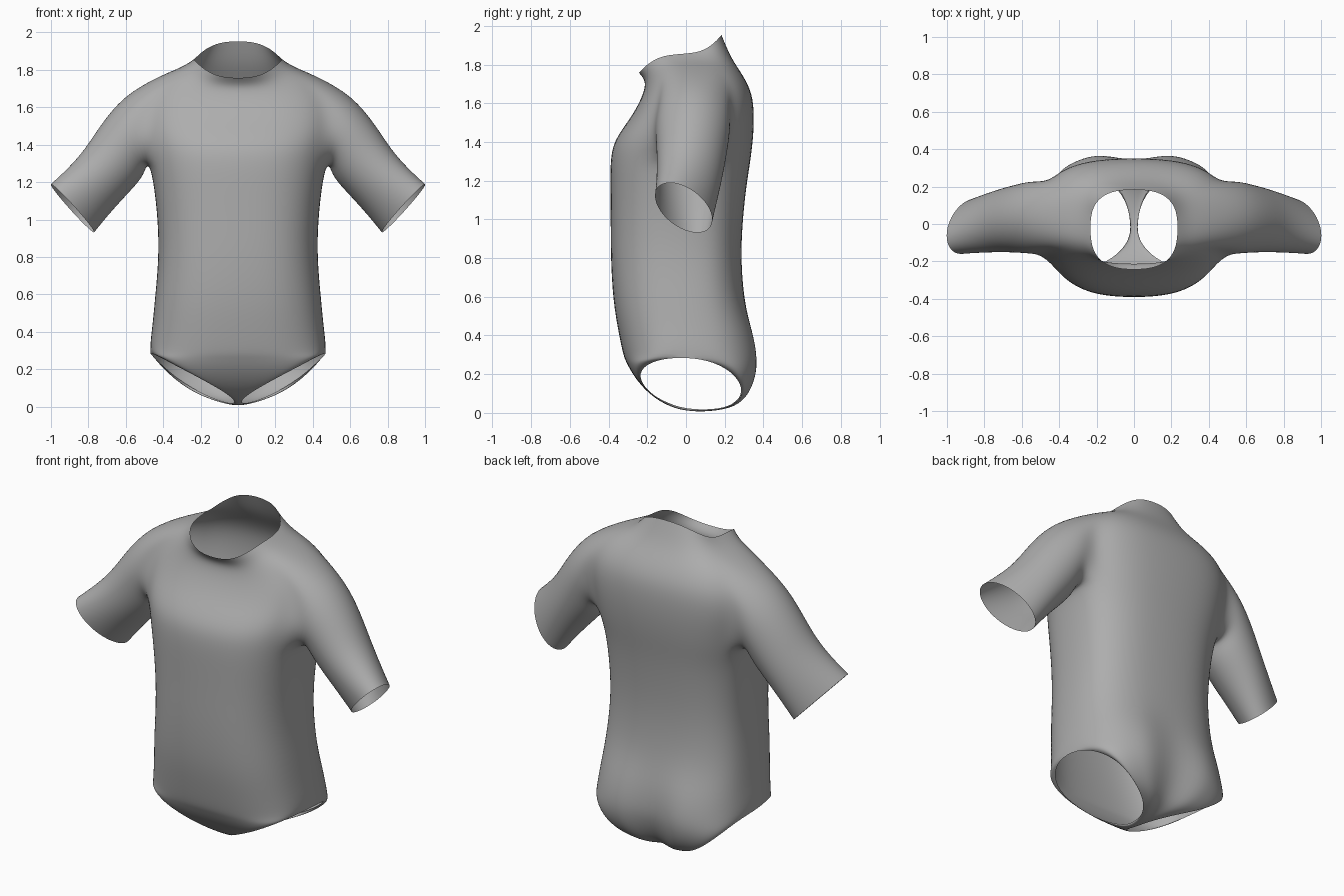
import bpy, bmesh
from math import sin, cos, pi
from mathutils import Vector

if "Cube" in bpy.data.objects:
    bpy.data.objects.remove(bpy.data.objects["Cube"], do_unlink=True)

N = 24          # columns around the torso
POWER = 0.75    # below 1 makes the cross-section boxier

cloth = bpy.data.materials.new("grey_cloth")
cloth.use_nodes = True
grey = (0.42, 0.42, 0.42, 1)
cloth.diffuse_color = grey
cloth.node_tree.nodes["Principled BSDF"].inputs["Base Color"].default_value = grey

bm = bmesh.new()


def spow(v):
    return (1 if v >= 0 else -1) * abs(v) ** POWER if abs(v) > 1e-6 else 0.0


def quad_strip(a, b, closed=False):
    n = len(a)
    for i in range(n if closed else n - 1):
        j = (i + 1) % n
        bm.faces.new((a[i], a[j], b[j], b[i]))


# Torso rings: half width, front y, back y, side y, front z, side z, back z, cleft depth
RINGS = [
    (.48, -.325, .39, 0, .29, .29, .29, .055),
    (.462, -.352, .362, 0, .42, .42, .42, .03),
    (.447, -.38, .302, 0, .58, .58, .58, 0),
    (.426, -.392, .285, 0, .8, .8, .8, 0),
    (.432, -.392, .295, 0, 1.0, 1.0, 1.0, 0),
    (.452, -.394, .315, 0, 1.18, 1.18, 1.18, 0),
    (.475, -.394, .335, .02, 1.31, 1.29, 1.3, 0),
    (.5, -.375, .35, .03, 1.41, 1.42, 1.42, 0),
    (.52, -.29, .355, .04, 1.52, 1.55, 1.54, 0),
    (.5, -.238, .345, .04, 1.61, 1.67, 1.65, 0),
    (.41, -.212, .3, .03, 1.68, 1.775, 1.74, 0),
    (.3, -.215, .235, .0, 1.72, 1.815, 1.83, 0),
    (.235, -.245, .185, -.02, 1.755, 1.855, 1.955, 0),
]
rings = []
for w, yf, yb, ys, zf, zs, zb, cleft in RINGS:
    ring = []
    for k in range(N):
        a = 2 * pi * k / N
        c, s = spow(cos(a)), spow(sin(a))
        y = ys + abs(s) * ((yb if s > 0 else yf) - ys)
        z = zs + sin(a) ** 2 * ((zb if s > 0 else zf) - zs)
        ring.append(bm.verts.new((w * c, y - (cleft if k == N // 4 else 0), z)))
    rings.append(ring)

# Torso skin, leaving an armhole on each side
LOW, HIGH, SPAN = 6, 10, 2
for r in range(len(rings) - 1):
    for k in range(N):
        off = min((k + .5) % (N // 2), N // 2 - (k + .5) % (N // 2))
        if LOW <= r < HIGH and off < SPAN:
            continue
        a, b, j = rings[r], rings[r + 1], (k + 1) % N
        bm.faces.new((a[k], a[j], b[j], b[k]))

# Crotch panel from front hip to back hip: centre y, z / edge x, y, z / cleft
PANEL = [
    (-.308, .26, .44, -.16, .277, 0),
    (-.285, .215, .335, -.245, .22, 0),
    (-.24, .15, .2, -.23, .15, 0),
    (-.17, .08, .085, -.165, .085, 0),
    (-.08, .03, .022, -.08, .045, 0),
    (.0, .01, .016, 0, .02, 0),
    (.1, .005, .04, .14, .015, 0),
    (.21, .018, .13, .25, .04, .02),
    (.29, .05, .27, .3, .11, .04),
    (.345, .12, .38, .26, .195, .05),
    (.378, .2, .45, .15, .265, .055),
]
half = N // 2
rows = [[rings[0][(half + k) % N] for k in range(half + 1)]]
for cy, cz, ex, ey, ez, cleft in PANEL:
    row = []
    for k in range(half + 1):
        a = pi * k / half
        s = abs(spow(sin(a)))
        dip = cleft if k == half // 2 else 0
        row.append(bm.verts.new((-ex * spow(cos(a)), ey + (cy - ey) * s - dip,
                                 ez + (cz - ez) * s + dip * .3)))
    rows.append(row)
rows.append([rings[0][half - k] for k in range(half + 1)])
for a, b in zip(rows, rows[1:]):
    quad_strip(a, b)

# Sleeves: centre, across vector (towards the outside), depth vector
SLEEVE = [
    ((.553, .035, 1.475), (.06, 0, .19), (.0, .195, 0)),
    ((.625, .03, 1.36), (.118, -.01, .135), (0, .182, 0)),
    ((.71, .02, 1.25), (.108, -.02, .125), (0, .17, 0)),
    ((.80, .005, 1.15), (.11, -.035, .122), (0, .155, -.01)),
    ((.885, -.012, 1.06), (.117, -.05, .128), (0, .14, -.02)),
]
for side in (1, -1):
    def col(d):
        return d % N if side > 0 else (half - d) % N
    # armhole loop: from the top centre, down the back, under and up the front
    path = [(HIGH, d) for d in range(0, SPAN)]
    path += [(r, SPAN) for r in range(HIGH, LOW, -1)]
    path += [(LOW, d) for d in range(SPAN, -SPAN, -1)]
    path += [(r, -SPAN) for r in range(LOW, HIGH)]
    path += [(HIGH, d) for d in range(-SPAN, 0)]
    prev = [rings[r][col(d)] for r, d in path]
    n = len(prev)
    for c, u, v in SLEEVE:
        cur = []
        for i in range(n):
            a = 2 * pi * i / n
            p = Vector(c) + Vector(u) * cos(a) * 1.02 + Vector(v) * sin(a) * 1.02
            cur.append(bm.verts.new((side * p.x, p.y, p.z)))
        quad_strip(prev, cur, True)
        prev = cur

# Clean up and make normals face outward
bmesh.ops.delete(bm, geom=[v for v in bm.verts if not v.link_faces], context='VERTS')
bmesh.ops.recalc_face_normals(bm, faces=bm.faces[:])
bm.normal_update()
chest = min(bm.faces, key=lambda f: f.calc_center_median().y)
if chest.normal.y > 0:
    bmesh.ops.reverse_faces(bm, faces=bm.faces[:])
for f in bm.faces:
    f.smooth = True

mesh = bpy.data.meshes.new("bodysuit")
bm.to_mesh(mesh)
bm.free()
mesh.materials.append(cloth)
suit = bpy.data.objects.new("bodysuit", mesh)
bpy.context.collection.objects.link(suit)
smooth = suit.modifiers.new("smooth_surface", 'SUBSURF')
smooth.levels = smooth.render_levels = 2
